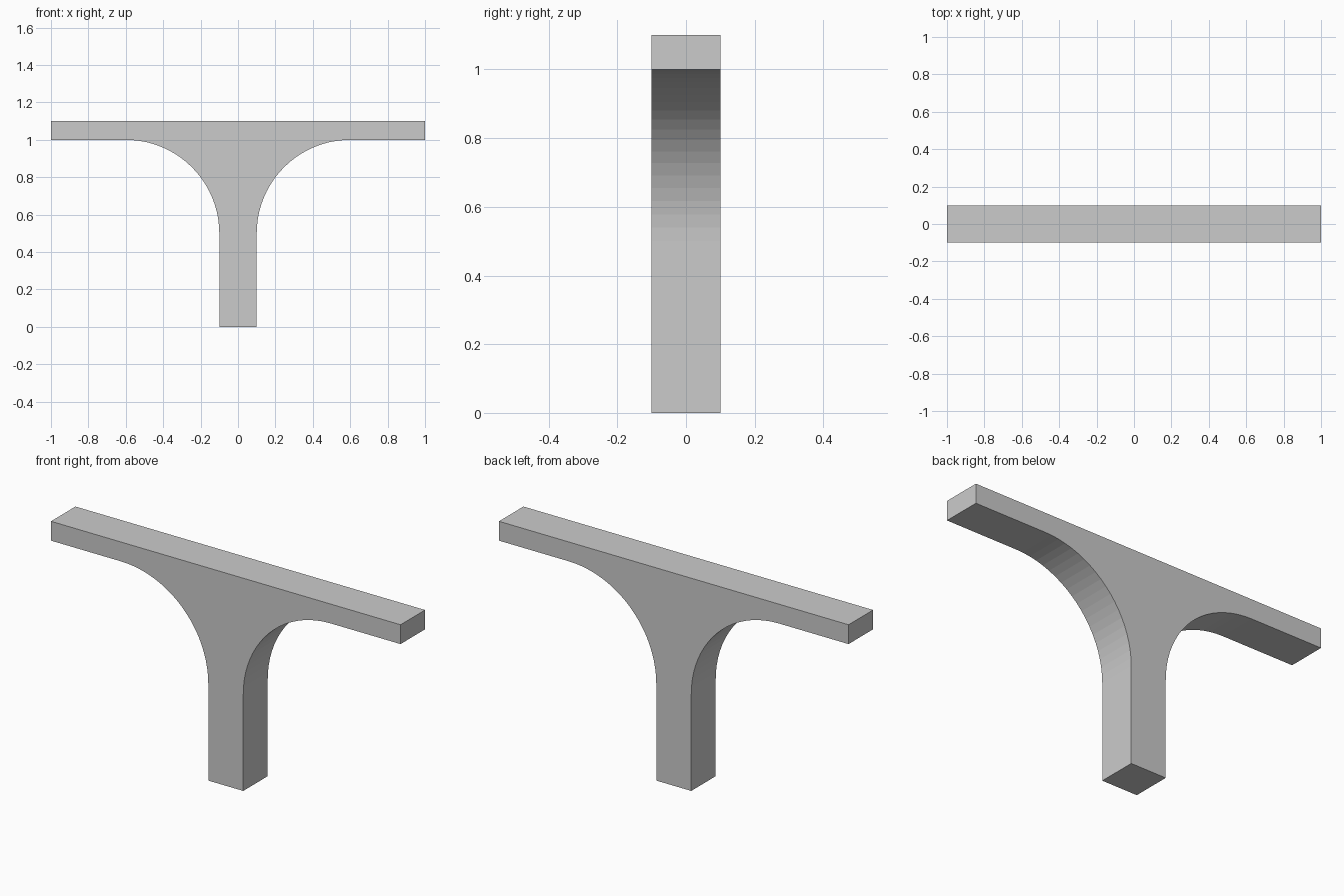
import bpy, bmesh
from math import sin, cos, pi

if "Cube" in bpy.data.objects:
    bpy.data.objects.remove(bpy.data.objects["Cube"])

HALF_DEPTH = 0.1
RADIUS, SEGMENTS = 0.5, 20

# Right half of the profile: column foot, concave quarter arc, beam end
half = [(0.1, 0.0)]
for i in range(SEGMENTS + 1):
    a = 0.5 * pi * i / SEGMENTS
    half.append((0.6 - RADIUS * cos(a), 0.5 + RADIUS * sin(a)))
half += [(1.0, 1.0), (1.0, 1.1)]

# Mirror into a closed outline
outline = half + [(-x, z) for x, z in reversed(half)]

# Extrude the outline through the depth
bm = bmesh.new()
face = bm.faces.new([bm.verts.new((x, -HALF_DEPTH, z)) for x, z in outline])
result = bmesh.ops.extrude_face_region(bm, geom=[face], use_keep_orig=True)
moved = [v for v in result["geom"] if isinstance(v, bmesh.types.BMVert)]
bmesh.ops.translate(bm, vec=(0, 2 * HALF_DEPTH, 0), verts=moved)
bmesh.ops.recalc_face_normals(bm, faces=bm.faces)

mesh = bpy.data.meshes.new("flared_t_support")
bm.to_mesh(mesh)
bm.free()
support = bpy.data.objects.new("flared_t_support", mesh)
bpy.context.collection.objects.link(support)
